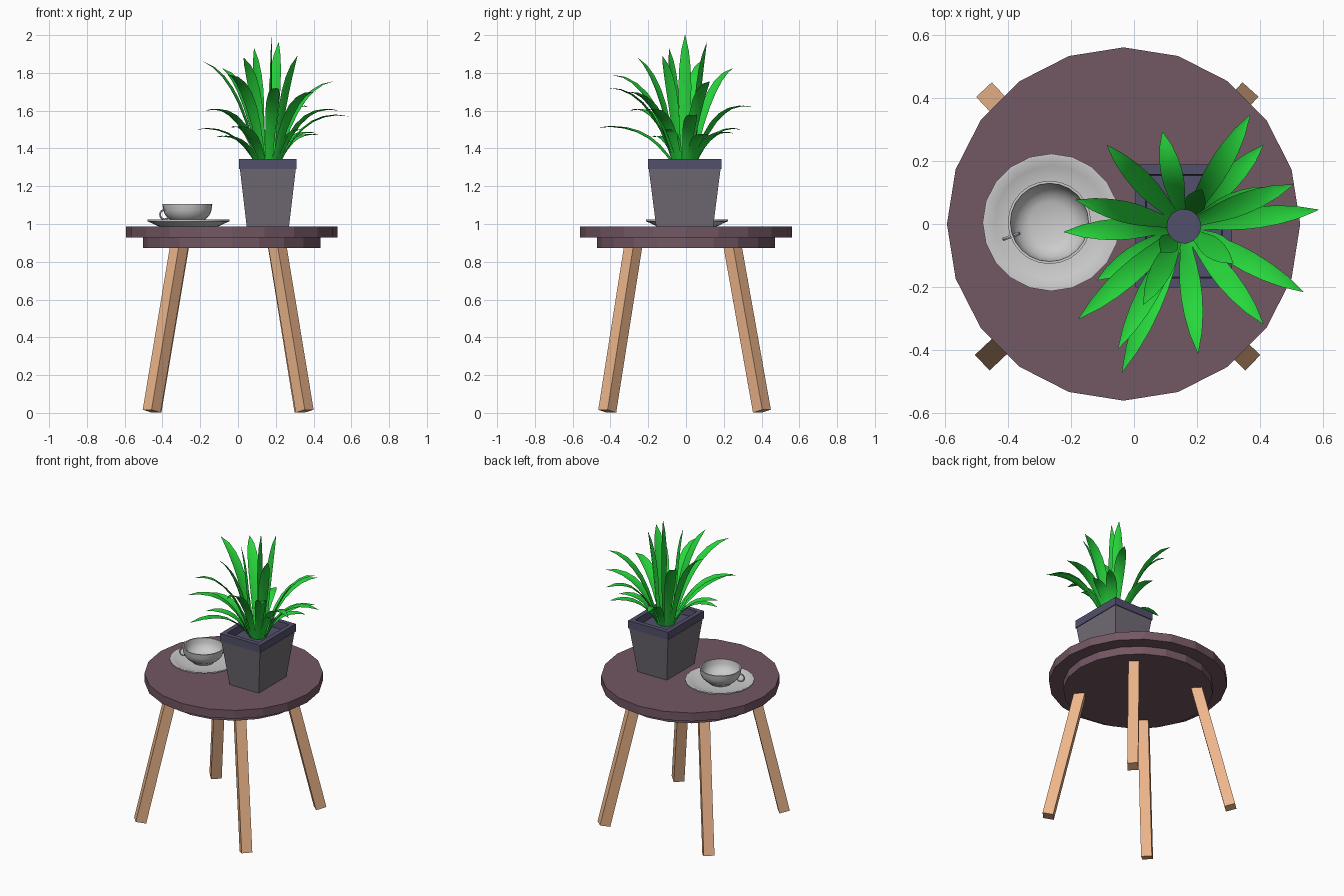
import bpy, bmesh, math
from mathutils import Vector, Matrix

if "Cube" in bpy.data.objects:
    bpy.data.objects.remove(bpy.data.objects["Cube"])


def material(name, rgb):
    m = bpy.data.materials.new(name)
    m.diffuse_color = (*rgb, 1)
    m.use_nodes = True
    m.node_tree.nodes["Principled BSDF"].inputs["Base Color"].default_value = m.diffuse_color
    return m


PLUM = material("plum", (0.17, 0.095, 0.125))
WOOD = material("wood", (0.85, 0.47, 0.26))
STONE = material("stone", (0.17, 0.15, 0.18))
SLATE = material("slate", (0.085, 0.08, 0.145))
GREEN = material("leaf_green", (0.02, 0.68, 0.045))


def add_object(name, bm, mat=None, smooth=False, fix=True):
    if fix:
        bmesh.ops.recalc_face_normals(bm, faces=bm.faces[:])
    me = bpy.data.meshes.new(name)
    bm.to_mesh(me)
    bm.free()
    ob = bpy.data.objects.new(name, me)
    bpy.context.collection.objects.link(ob)
    if mat:
        me.materials.append(mat)
    if smooth:
        bpy.ops.object.select_all(action='DESELECT')
        ob.select_set(True)
        bpy.context.view_layer.objects.active = ob
        bpy.ops.object.shade_smooth_by_angle(angle=math.radians(35))
    return ob


def loft(bm, rings, closed=False):
    """Bridge rings of points; cap both ends unless the loft is closed."""
    vs = [[bm.verts.new(p) for p in r] for r in rings]
    n = len(vs[0])
    pairs = list(zip(vs, vs[1:])) + ([(vs[-1], vs[0])] if closed else [])
    for a, b in pairs:
        for i in range(n):
            j = (i + 1) % n
            bm.faces.new((a[i], a[j], b[j], b[i]))
    if not closed:
        bm.faces.new(vs[0])
        bm.faces.new(vs[-1])


def lathe(name, profile, cx, cy, sides, mat=None, smooth=False):
    ang = [2 * math.pi * i / sides for i in range(sides)]
    bm = bmesh.new()
    loft(bm, [[(cx + r * math.cos(a), cy + r * math.sin(a), z) for a in ang] for r, z in profile])
    return add_object(name, bm, mat, smooth)


# Table top and the smaller disc under it
lathe("table_top", [(0.56, 0.928), (0.56, 0.986)], -0.033, 0, 20, PLUM)
lathe("table_underdisc", [(0.47, 0.873), (0.47, 0.928)], -0.033, 0, 20, PLUM)

# Splayed square legs, cut square to their axis
LEGS = {
    "front_left_leg": ((-0.457, -0.417), (-0.312, -0.280)),
    "front_right_leg": ((0.353, -0.417), (0.209, -0.280)),
    "back_left_leg": ((-0.453, 0.402), (-0.308, 0.247)),
    "back_right_leg": ((0.347, 0.402), (0.207, 0.247)),
}
for name, (foot, top) in LEGS.items():
    a, b = Vector((*foot, 0.009)), Vector((*top, 0.88))
    axis = (b - a).normalized()
    side = axis.cross(Vector((0, 0, 1))).normalized() * 0.034
    out = side.cross(axis).normalized() * 0.034
    bm = bmesh.new()
    loft(bm, [[p + side + out, p - side + out, p - side - out, p + side - out] for p in (a, b)])
    add_object(name, bm, WOOD)


# Tapered planter with a rim band and recessed soil
PX, PY = 0.158, -0.007


def rect(hx, hy, z):
    return [(PX + sx * hx, PY + sy * hy, z) for sx, sy in ((-1, -1), (1, -1), (1, 1), (-1, 1))]


bm = bmesh.new()
loft(bm, [rect(0.112, 0.151, 0.986), rect(0.148, 0.19, 1.292)])
add_object("planter_body", bm, STONE)
bm = bmesh.new()
loft(bm, [rect(0.153, 0.195, 1.292), rect(0.153, 0.195, 1.345),
          rect(0.122, 0.164, 1.345), rect(0.119, 0.161, 1.292)], closed=True)
add_object("planter_rim", bm, SLATE)
bm = bmesh.new()
bm.faces.new([bm.verts.new(p) for p in rect(0.119, 0.161, 1.296)])
bm.normal_update()
add_object("soil", bm, SLATE, fix=False)

# Saucer and cup
CX, CY = -0.262, 0.005
lathe("saucer", [(0.155, 0.987), (0.165, 0.99), (0.19, 1.003), (0.217, 1.014), (0.218, 1.023),
                 (0.212, 1.024), (0.18, 1.012), (0.14, 1.003), (0.07, 1.003)],
      CX, CY, 20, None, True)
lathe("cup", [(0.07, 1.003), (0.075, 1.012), (0.1, 1.028), (0.118, 1.048), (0.128, 1.072), (0.132, 1.106),
              (0.124, 1.106), (0.12, 1.075), (0.11, 1.052), (0.092, 1.033), (0.065, 1.02)],
      CX - 0.006, CY, 24, None, True)

# Ring handle, standing upright on the cup side
heading = math.radians(200)
d = Vector((math.cos(heading), math.sin(heading), 0))
up = Vector((0, 0, 1))
centre = Vector((CX - 0.006, CY, 1.05)) + d * 0.129
rings = []
for i in range(16):
    t = 2 * math.pi * i / 16
    r = d * math.cos(t) + up * math.sin(t)
    n = d.cross(up)
    rings.append([centre + r * (0.025 + 0.005 * math.cos(2 * math.pi * k / 6))
                  + n * 0.006 * math.sin(2 * math.pi * k / 6) for k in range(6)])
bm = bmesh.new()
loft(bm, rings, closed=True)
add_object("cup_handle", bm, None, True)

# Arching leaves, given by tip position
TIPS = [
    (0.585, 0.045, 1.57), (0.537, -0.215, 1.60), (0.368, 0.346, 1.62), (0.41, 0.25, 1.48),
    (0.505, 0.125, 1.755), (0.432, 0.117, 1.47), (0.09, 0.292, 1.50), (-0.086, 0.25, 1.825),
    (-0.184, 0.076, 1.86), (-0.222, -0.025, 1.50), (-0.175, -0.30, 1.60), (-0.117, -0.178, 1.46),
    (-0.05, -0.395, 1.79), (-0.038, -0.47, 1.51), (0.203, -0.41, 1.72), (0.41, -0.317, 1.70),
    (0.315, -0.125, 1.89), (0.18, -0.005, 2.0), (0.085, -0.09, 1.93), (0.215, 0.11, 1.96),
    (0.03, -0.255, 1.88), (0.34, -0.11, 1.50),
]
WIDTHS = [0.018, 0.022, 0.028, 0.033, 0.034, 0.030, 0.020, 0.001]
bm = bmesh.new()
for tip in TIPS:
    tip = Vector(tip)
    flat = Vector((tip.x - PX, tip.y - PY, 0))
    reach, h = flat.length, flat.normalized()
    base = Vector((PX, PY, 1.295)) + h * min(0.055, reach)
    dz = tip.z - base.z
    lift = min(1.15, 0.6 + 0.4 * reach / dz)
    ctrl = base + h * 0.35 * max(0, reach - 0.055) + Vector((0, 0, dz * lift))
    side = Vector((-h.y, h.x, 0))
    rows = []
    for i, w in enumerate(WIDTHS):
        t = i / (len(WIDTHS) - 1)
        p = base * (1 - t) ** 2 + ctrl * 2 * t * (1 - t) + tip * t * t
        tan = (ctrl - base) * (1 - t) + (tip - ctrl) * t
        fold = side.cross(tan.normalized()) * w * 0.25
        rows.append([bm.verts.new(q) for q in (p - side * w - fold, p, p + side * w - fold)])
    for a, b in zip(rows, rows[1:]):
        for k in (0, 1):
            bm.faces.new((a[k], b[k], b[k + 1], a[k + 1]))
bm.normal_update()
for f in bm.faces:
    if f.normal.z < 0:
        f.normal_flip()
add_object("plant_leaves", bm, GREEN, True, fix=False)
